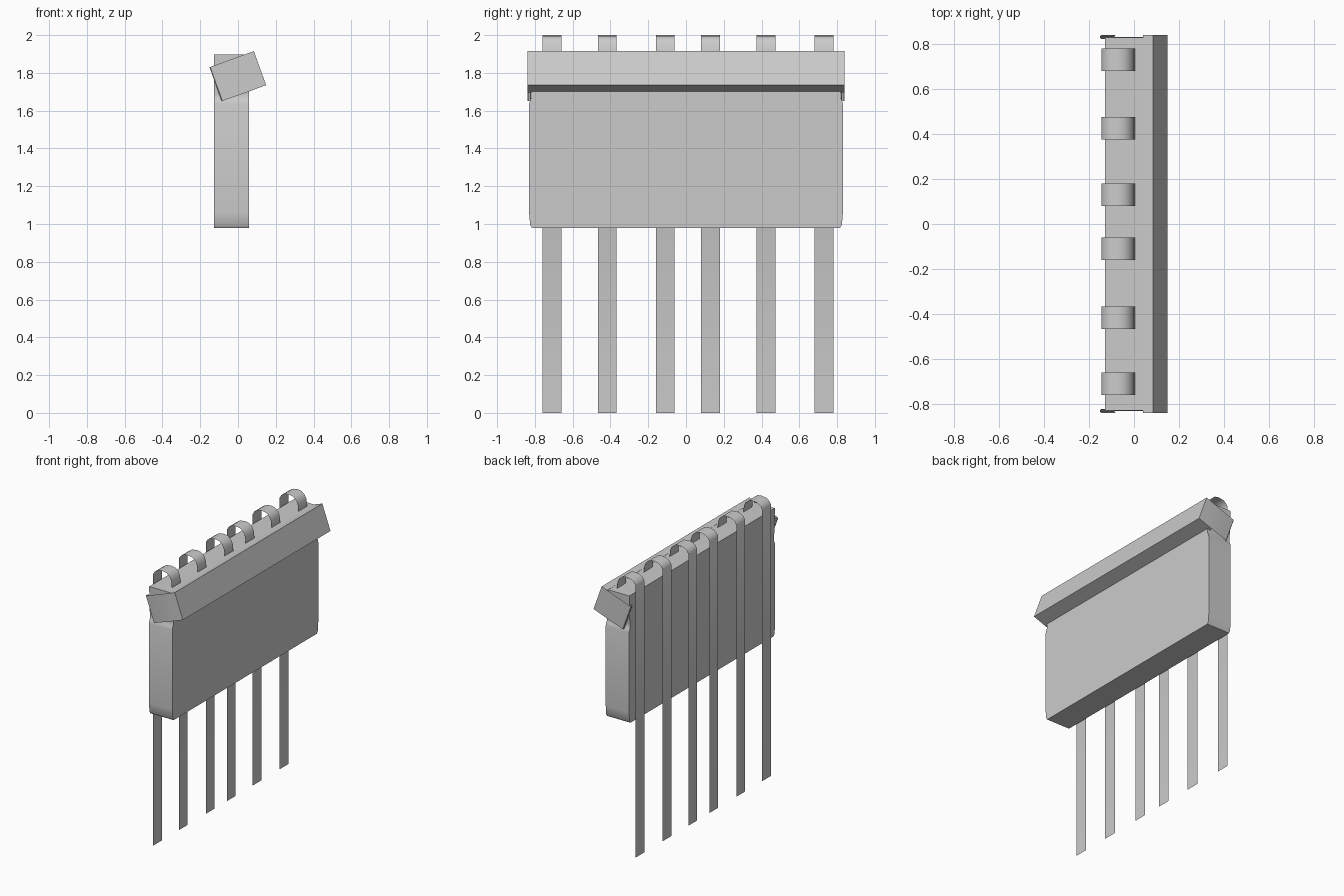
import bpy
from mathutils import Vector

if "Cube" in bpy.data.objects:
    bpy.data.objects.remove(bpy.data.objects["Cube"])


def make(name, verts, faces, smooth=False):
    mesh = bpy.data.meshes.new(name)
    mesh.from_pydata(verts, [], faces)
    mesh.update()
    ob = bpy.data.objects.new(name, mesh)
    bpy.context.collection.objects.link(ob)
    if smooth:
        bpy.ops.object.select_all(action='DESELECT')
        ob.select_set(True)
        bpy.context.view_layer.objects.active = ob
        bpy.ops.object.shade_smooth_by_angle(angle=0.6)
    return ob


def prism(name, section_a, section_b, smooth=False):
    """Closed solid between two matching outlines."""
    n = len(section_a)
    sides = [(i, (i + 1) % n, (i + 1) % n + n, i + n) for i in range(n)]
    caps = [tuple(reversed(range(n))), tuple(range(n, 2 * n))]
    return make(name, section_a + section_b, sides + caps, smooth)


def sheet(name, edge_a, edge_b, smooth=False):
    """Open ribbon between two matching edges."""
    n = len(edge_a)
    return make(name, edge_a + edge_b,
                [(i, i + 1, i + 1 + n, i + n) for i in range(n - 1)], smooth)


# Body: flat board with clipped lower corners and a slight neck under the rail
half = [(0.815, 0.98), (0.825, 0.995), (0.831, 1.06), (0.831, 1.635),
        (0.826, 1.653), (0.819, 1.667), (0.817, 1.69), (0.826, 1.74), (0.828, 1.898)]
outline = half + [(-y, z) for y, z in reversed(half)]
prism("body", [(-0.128, y, z) for y, z in outline],
      [(0.058, y, z) for y, z in outline], True)

# Front rail: tilted block standing proud of the body
rail = [(0.04, 1.695), (0.149, 1.735), (0.084, 1.915), (0.04, 1.899)]
prism("front_rail", [(x, 0.84, z) for x, z in rail],
      [(x, -0.84, z) for x, z in rail])

# End tabs: thin plates wrapping the body ends, with hooked back edges
corner = Vector((-0.086, 0, 1.65))
along = Vector((0.235, 0, 0.085))
up = Vector((-0.065, 0, 0.18))
hook = [(1.0, 0.84), (0.05, 0.84), (0.015, 0.838), (0.0, 0.833),
        (0.0, 0.826), (0.03, 0.821), (0.07, 0.824)]
for side, label in ((1, "right"), (-1, "left")):
    low = [corner + along * u + Vector((0, side * y, 0)) for u, y in hook]
    sheet("end_tab_" + label, low, [p + up for p in low], True)

# Hanging strips: long straight backs that curl over the top edge
path = [(-0.145, 0), (-0.145, 1.955), (-0.132, 1.978), (-0.108, 1.994),
        (-0.07, 2.0), (-0.037, 1.994), (-0.012, 1.973), (0.0, 1.945), (0.006, 1.89)]
for i, y in enumerate((-0.71, -0.417, -0.11, 0.13, 0.424, 0.73)):
    sheet(f"strip_{i + 1}", [(x, y - 0.05, z) for x, z in path],
          [(x, y + 0.05, z) for x, z in path], True)
